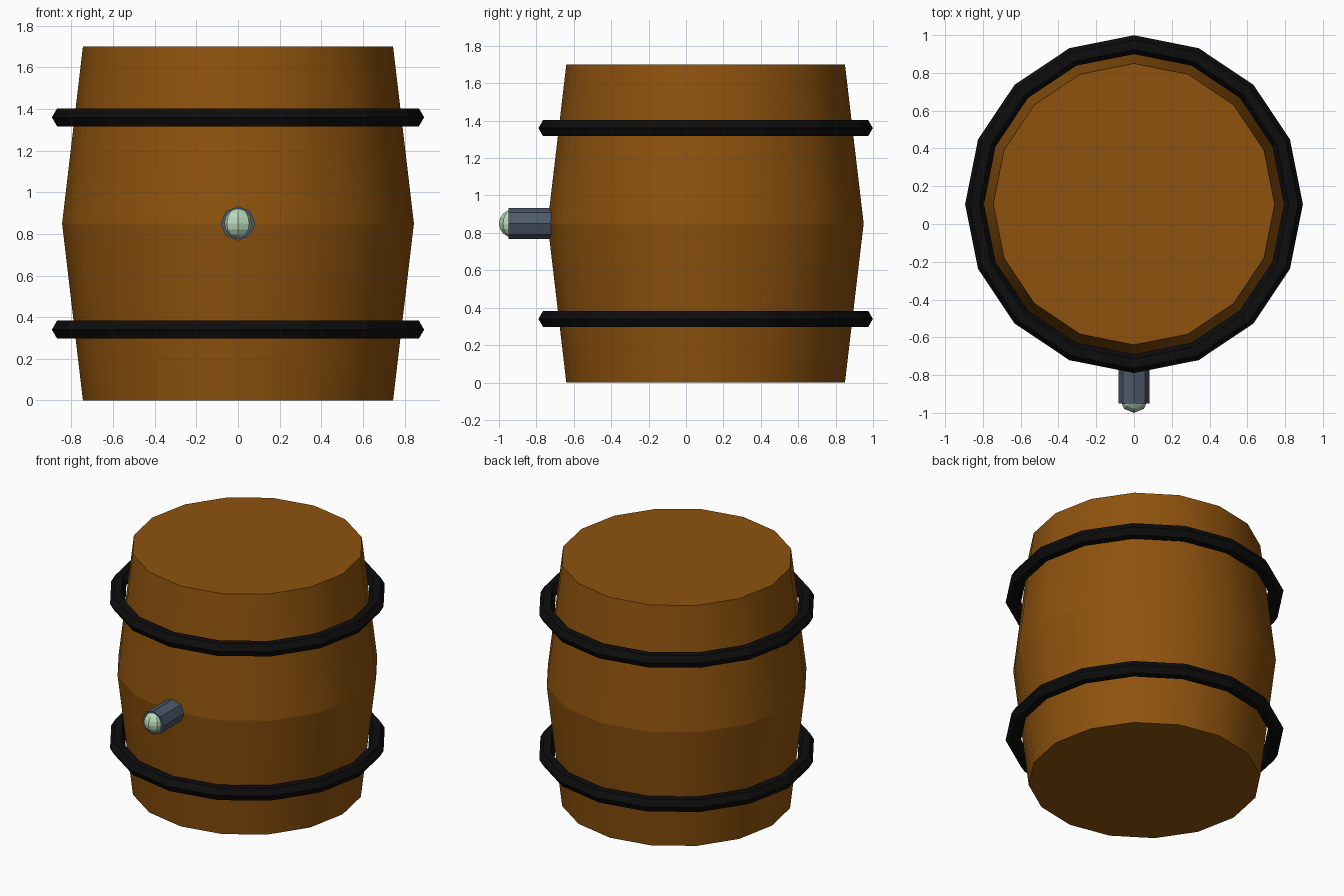
import bpy
import bmesh
from math import cos, sin, pi
from mathutils import Matrix

CENTRE_Y = 0.105
MID_Z = 0.85
SIDES = 16

if "Cube" in bpy.data.objects:
    bpy.data.objects.remove(bpy.data.objects["Cube"], do_unlink=True)


def material(name, rgb):
    mat = bpy.data.materials.new(name)
    mat.use_nodes = True
    mat.diffuse_color = (*rgb, 1)
    mat.node_tree.nodes["Principled BSDF"].inputs["Base Color"].default_value = (*rgb, 1)
    return mat


def finish(name, bm, mat, location):
    bmesh.ops.recalc_face_normals(bm, faces=bm.faces)
    mesh = bpy.data.meshes.new(name)
    bm.to_mesh(mesh)
    bm.free()
    mesh.materials.append(mat)
    obj = bpy.data.objects.new(name, mesh)
    obj.location = location
    bpy.context.collection.objects.link(obj)
    return obj


def lathe(profile, closed=False):
    """Turn (radius, height) points about z; open profiles get flat caps."""
    bm = bmesh.new()
    rings = [[bm.verts.new((r * cos(2 * pi * i / SIDES), r * sin(2 * pi * i / SIDES), z))
              for i in range(SIDES)] for r, z in profile]
    pairs = list(zip(rings, rings[1:]))
    if closed:
        pairs.append((rings[-1], rings[0]))
    else:
        bm.faces.new(rings[0])
        bm.faces.new(rings[-1])
    for low, high in pairs:
        for i in range(SIDES):
            j = (i + 1) % SIDES
            bm.faces.new((low[i], low[j], high[j], high[i]))
    return bm


wood = material("brown wood", (0.27, 0.085, 0.004))
iron = material("black iron", (0.004, 0.004, 0.004))
steel = material("blue grey metal", (0.075, 0.1, 0.145))
glass = material("pale green", (0.48, 0.70, 0.50))

# Barrel body: smooth around, creased at the belly and the rims
bm = lathe([(0.745, 0), (0.845, MID_Z), (0.745, 2 * MID_Z)])
for face in bm.faces:
    face.smooth = len(face.verts) == 4
for edge in bm.edges:
    a, b = edge.verts
    edge.smooth = abs(a.co.z - b.co.z) > 0.1
finish("barrel_body", bm, wood, (0, CENTRE_Y, 0))

# Hoops with a hexagonal section
section = [(0.844 + 0.05 * cos(k * pi / 3), 0.05 * sin(k * pi / 3)) for k in range(6)]
for name, z in (("lower_hoop", 0.34), ("upper_hoop", 1.36)):
    finish(name, lathe(section, closed=True), iron, (0, CENTRE_Y, z))

# Spout: an eight-sided tube pointing to the front
bm = bmesh.new()
bmesh.ops.create_cone(bm, cap_ends=True, segments=8, radius1=0.083, radius2=0.083,
                      depth=0.25, matrix=Matrix.Rotation(pi / 2, 4, "X"))
finish("spout", bm, steel, (0, -0.825, MID_Z))

# Rounded stopper in the spout's mouth
bm = bmesh.new()
bmesh.ops.create_uvsphere(bm, u_segments=8, v_segments=8, radius=0.075)
finish("spout_stopper", bm, glass, (0, -0.925, MID_Z))
